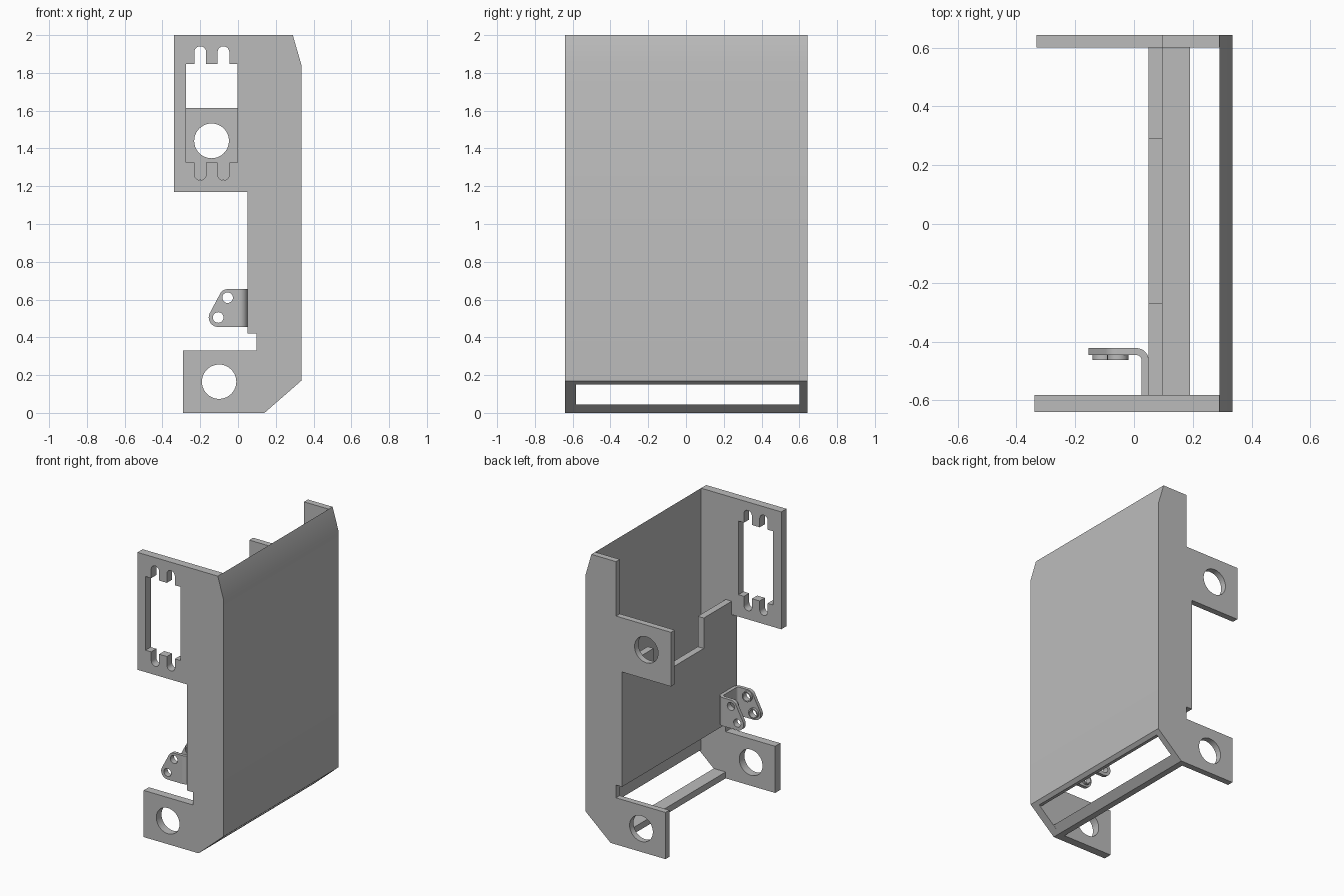
import bpy, bmesh, math
from mathutils import Matrix

cube = bpy.data.objects.get("Cube")
if cube:
    bpy.data.objects.remove(cube, do_unlink=True)

grey = bpy.data.materials.new("plain_grey")
grey.use_nodes = True
COLOUR = (0.5, 0.5, 0.5, 1)
grey.diffuse_color = COLOUR
grey.node_tree.nodes["Principled BSDF"].inputs["Base Color"].default_value = COLOUR


def arc(cx, cz, r, start, end, steps):
    """Points on an arc, angles in degrees."""
    return [(cx + r * math.cos(math.radians(start + (end - start) * i / steps)),
             cz + r * math.sin(math.radians(start + (end - start) * i / steps)))
            for i in range(steps + 1)]


def circle(cx, cz, r, steps=40):
    return arc(cx, cz, r, 0, 360, steps)[:-1]


def prism(name, loops, low, high, axis="Y"):
    """Extrude an outline with holes along an axis between two levels."""
    curve = bpy.data.curves.new(name, "CURVE")
    curve.dimensions = "2D"
    curve.fill_mode = "BOTH"
    curve.extrude = (high - low) / 2
    for loop in loops:
        spline = curve.splines.new("POLY")
        spline.points.add(len(loop) - 1)
        for point, (u, v) in zip(spline.points, loop):
            point.co = (u, v, 0, 1)
        spline.use_cyclic_u = True
    temp = bpy.data.objects.new(name + "_outline", curve)
    bpy.context.collection.objects.link(temp)
    graph = bpy.context.evaluated_depsgraph_get()
    mesh = bpy.data.meshes.new_from_object(temp.evaluated_get(graph))
    bpy.data.objects.remove(temp, do_unlink=True)
    mesh.name = name

    bm = bmesh.new()
    bm.from_mesh(mesh)
    middle = (low + high) / 2
    if axis == "Y":
        move = Matrix.Translation((0, middle, 0)) @ Matrix.Rotation(math.pi / 2, 4, "X")
    elif axis == "X":
        move = Matrix.Translation((middle, 0, 0)) @ Matrix(
            ((0, 0, 1, 0), (1, 0, 0, 0), (0, 1, 0, 0), (0, 0, 0, 1)))
    else:
        move = Matrix.Translation((0, 0, middle))
    bm.transform(move)
    bmesh.ops.remove_doubles(bm, verts=bm.verts, dist=0.0001)
    bmesh.ops.recalc_face_normals(bm, faces=bm.faces)
    bm.to_mesh(mesh)
    bm.free()

    mesh.materials.clear()
    mesh.materials.append(grey)
    obj = bpy.data.objects.new(name, mesh)
    bpy.context.collection.objects.link(obj)
    bpy.ops.object.select_all(action="DESELECT")
    obj.select_set(True)
    bpy.context.view_layer.objects.active = obj
    bpy.ops.object.shade_smooth_by_angle(angle=math.radians(30))
    return obj


FRONT, FRONT_IN, BACK_IN, BACK = -0.64, -0.582, 0.6, 0.643

# Shared outlines of the end plates
outer_edge = [(0.29, 2), (0.335, 1.845), (0.335, 0.17), (0.14, 0)]
foot = [(-0.29, 0), (-0.29, 0.33), (0.097, 0.33), (0.097, 0.42), (0.05, 0.42)]
foot_hole = circle(-0.1, 0.165, 0.091)

# Front plate with slotted window
slots = (-0.2, -0.077)
window = [(-0.275, 1.325), (-0.275, 1.846)]
for x in slots:
    window += [(x - 0.031, 1.846)] + arc(x, 1.91, 0.031, 180, 0, 10) + [(x + 0.031, 1.846)]
window += [(-0.003, 1.846), (-0.003, 1.325)]
for x in reversed(slots):
    window += [(x + 0.031, 1.325)] + arc(x, 1.262, 0.031, 0, -180, 10) + [(x - 0.031, 1.325)]
prism("front_plate", [outer_edge + foot + [(0.05, 1.17), (-0.338, 1.17), (-0.338, 2)],
                      window, foot_hole], FRONT, FRONT_IN)

# Back plate with round-holed arm
prism("back_plate", [outer_edge + foot + [(0.05, 1.232), (-0.332, 1.232), (-0.332, 1.615),
                                          (0.097, 1.615), (0.097, 2)],
                     circle(-0.14, 1.44, 0.092), foot_hole], BACK_IN, BACK)

# Outer wall, bottom rail
prism("outer_wall", [[(0.29, 2), (0.335, 1.845), (0.335, 0.17), (0.312, 0.15), (0.29, 0.15)]],
      FRONT_IN, BACK_IN)
prism("bottom_rail", [[(0.097, 0), (0.14, 0), (0.19, 0.045), (0.097, 0.045)]],
      FRONT_IN, BACK_IN)

# Inner wall with notched top
prism("inner_wall", [[(FRONT_IN, 0.42), (BACK_IN, 0.42), (BACK_IN, 1.265), (0.29, 1.265),
                      (0.29, 1.05), (-0.27, 1.05), (-0.27, 1.265), (FRONT_IN, 1.265)]],
      0.05, 0.097, "X")

# Bent bracket: web with rounded corners, two flaps, hollow bosses
flap_out, thick, bend = (-0.422, -0.637), 0.024, 0.042
web_x, flap_x = 0.05, 0.05 - bend
inner = bend - thick
web = (arc(flap_x, flap_out[0] - bend, bend, 90, 0, 8)
       + arc(flap_x, flap_out[1] + bend, bend, 0, -90, 8)
       + arc(flap_x, flap_out[1] + bend, inner, -90, 0, 8)
       + arc(flap_x, flap_out[0] - bend, inner, 0, 90, 8))
prism("bracket_web", [web], 0.455, 0.655, "Z")

pivots = ((-0.105, 0.505), (-0.055, 0.61))
flap = ([(flap_x, 0.655)] + arc(*pivots[1], 0.045, 90, 155, 10)
        + arc(*pivots[0], 0.05, 155, 270, 14) + [(flap_x, 0.455)])
holes = [circle(x, z, 0.028, 28) for x, z in pivots]
for side, y, inward in (("back", flap_out[0], -1), ("front", flap_out[1], 1)):
    face = y + inward * thick
    prism("bracket_flap_" + side, [flap] + holes, min(y, face), max(y, face))
    tip = face + inward * 0.017
    for i, (x, z) in enumerate(pivots):
        prism(f"bracket_boss_{side}_{i + 1}", [circle(x, z, 0.036, 28), holes[i]],
              min(face, tip), max(face, tip))
